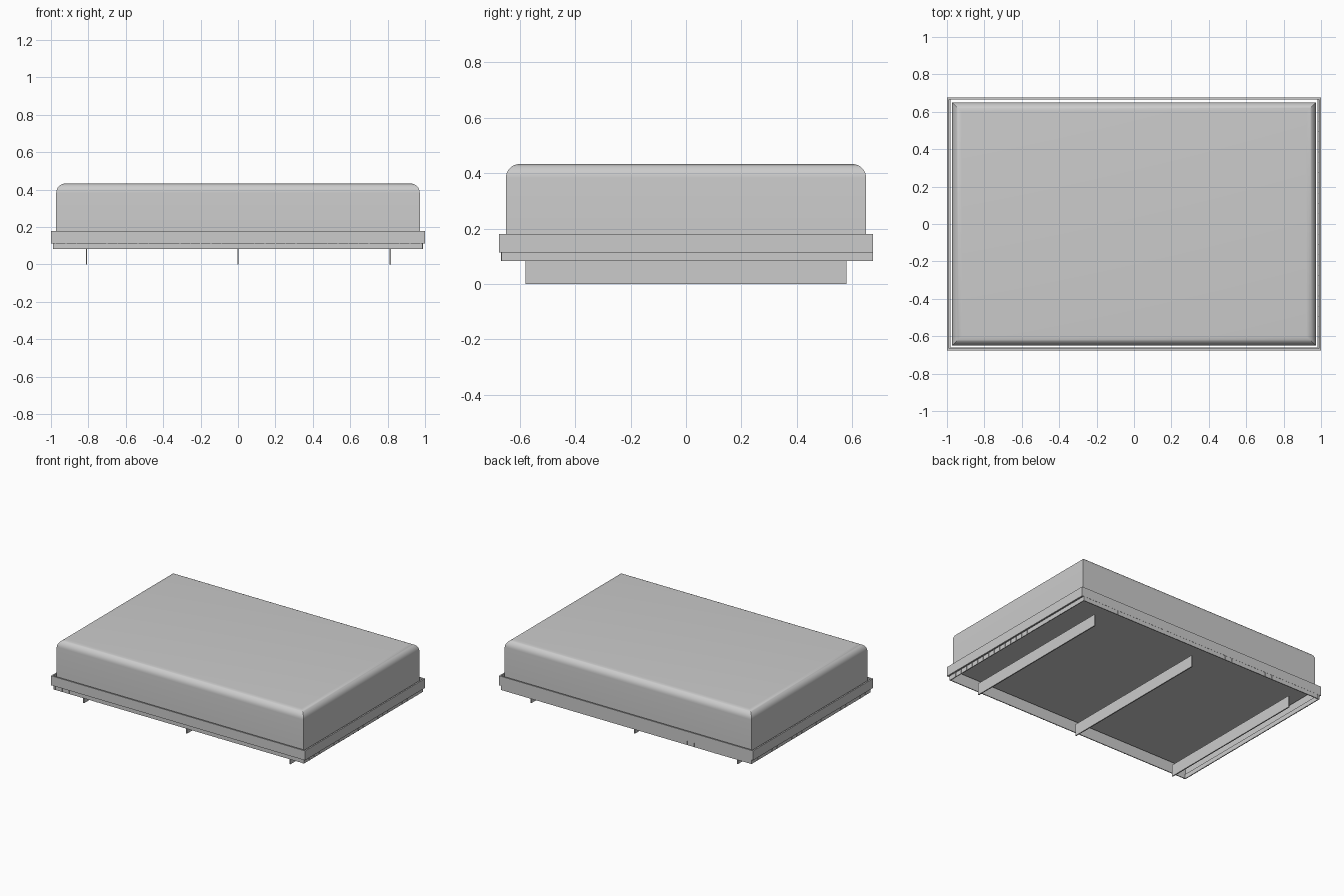
import bpy, bmesh
from mathutils import Matrix

if "Cube" in bpy.data.objects:
    bpy.data.objects.remove(bpy.data.objects["Cube"])


def finish(name, bm):
    bmesh.ops.recalc_face_normals(bm, faces=bm.faces[:])
    mesh = bpy.data.meshes.new(name)
    bm.to_mesh(mesh)
    bm.free()
    ob = bpy.data.objects.new(name, mesh)
    bpy.context.collection.objects.link(ob)
    return ob


def add_box(bm, x0, x1, y0, y1, z0, z1):
    m = Matrix.Translation(((x0 + x1) / 2, (y0 + y1) / 2, (z0 + z1) / 2))
    m = m @ Matrix.Diagonal((x1 - x0, y1 - y0, z1 - z0, 1))
    return bmesh.ops.create_cube(bm, size=1, matrix=m)


def ring(name, x0, x1, y0, y1, z0, z1, t):
    """Rectangular hoop with mitred corners and wall thickness t."""
    profile = [(0, z0), (0, z1), (t, z1), (t, z0)]
    bm = bmesh.new()
    loops = [[bm.verts.new((x0 + d if sx < 0 else x1 - d,
                            y0 + d if sy < 0 else y1 - d, z)) for d, z in profile]
             for sx, sy in ((-1, -1), (1, -1), (1, 1), (-1, 1))]
    for i in range(4):
        a, b = loops[i], loops[(i + 1) % 4]
        for j in range(4):
            k = (j + 1) % 4
            bm.faces.new((a[j], b[j], b[k], a[k]))
    return finish(name, bm)


# Mattress: sharp upright corners, rounded top edges, base recessed in the rail
bm = bmesh.new()
add_box(bm, -0.972, 0.972, -0.65, 0.65, 0.155, 0.433)
top = [e for e in bm.edges if all(v.co.z > 0.4 for v in e.verts)]
bmesh.ops.bevel(bm, geom=top, offset=0.05, segments=8, profile=0.5, affect='EDGES')
mattress = finish("mattress", bm)
bpy.context.view_layer.objects.active = mattress
mattress.select_set(True)
bpy.ops.object.shade_smooth_by_angle()

# Surrounding rail and the thin frame under it
ring("side_rail", -1.0, 1.0, -0.675, 0.675, 0.113, 0.18, 0.01)
ring("lower_frame", -0.988, 0.986, -0.665, 0.674, 0.083, 0.115, 0.006)

# Three cross boards the bed stands on
bm = bmesh.new()
for x in (-0.81, 0, 0.815):
    add_box(bm, x - 0.004, x + 0.004, -0.58, 0.58, 0, 0.083)
finish("cross_boards", bm)

# Fine clips on the frame: grouped on long sides, continuous on ends
bm = bmesh.new()
for centre in (-0.92, -0.59, -0.2, 0.2, 0.59, 0.92):
    n = 1 if abs(centre) > 0.9 else 2
    for i in range(-n, n + 1):
        x = centre + i * 0.055
        add_box(bm, x - 0.002, x + 0.002, 0.67, 0.675, 0.083, 0.113)
        add_box(bm, x - 0.002, x + 0.002, -0.667, -0.661, 0.083, 0.113)
for i in range(-11, 12):
    y = i * 0.055
    add_box(bm, 0.982, 0.988, y - 0.002, y + 0.002, 0.083, 0.113)
    add_box(bm, -0.99, -0.984, y - 0.002, y + 0.002, 0.083, 0.113)
finish("frame_clips", bm)
